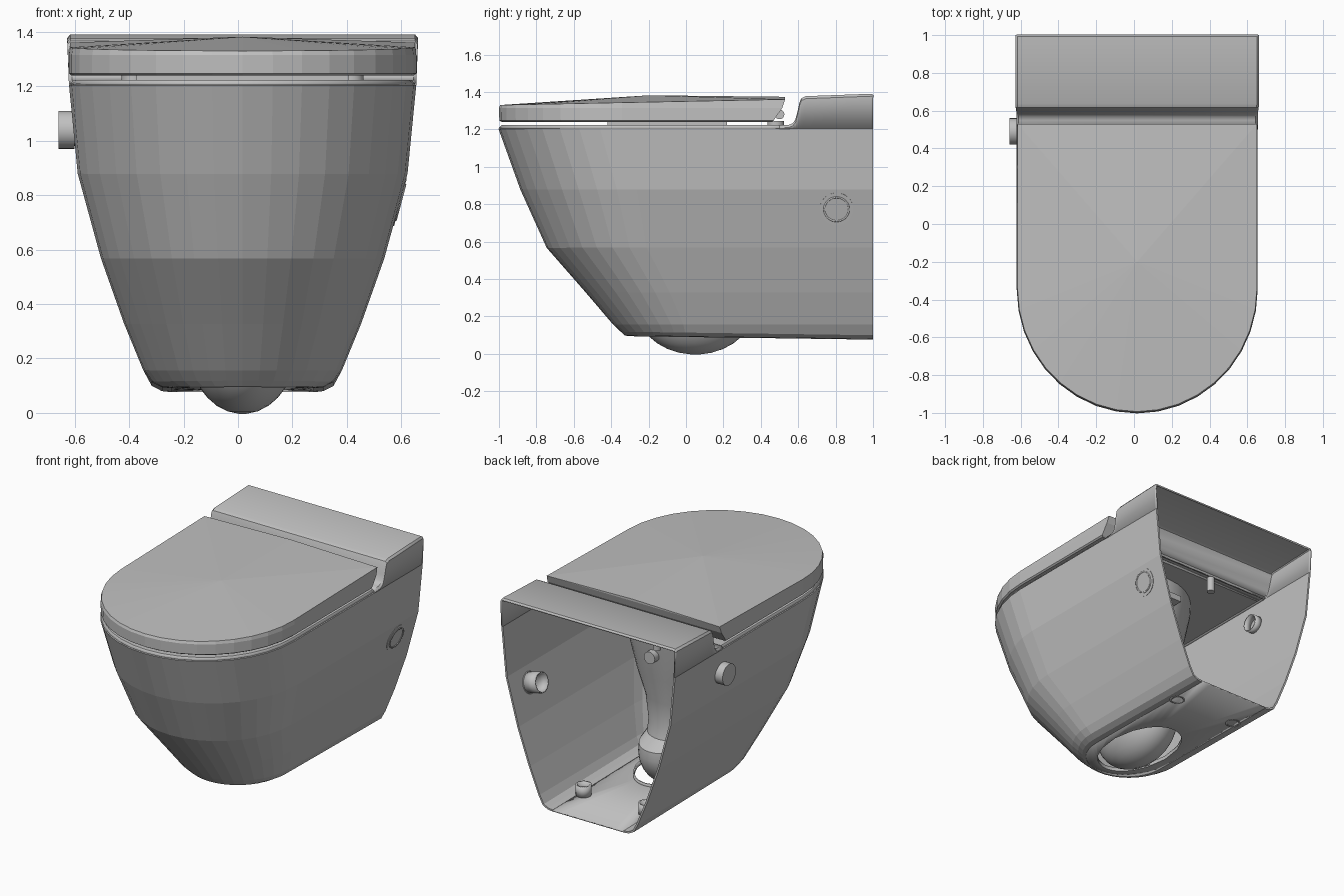
import bpy, bmesh, math
from mathutils import Vector, Matrix

CX = 0.017   # body centre line
cube = bpy.data.objects.get("Cube")
if cube:
    bpy.data.objects.remove(cube)

ceramic = bpy.data.materials.new("grey_ceramic")
ceramic.use_nodes = True
GREY = (0.53, 0.53, 0.53, 1)
ceramic.diffuse_color = GREY
ceramic.node_tree.nodes["Principled BSDF"].inputs["Base Color"].default_value = GREY


def finish(name, bm, smooth=None, thick=0):
    bmesh.ops.recalc_face_normals(bm, faces=bm.faces[:])
    me = bpy.data.meshes.new(name)
    bm.to_mesh(me)
    bm.free()
    ob = bpy.data.objects.new(name, me)
    bpy.context.collection.objects.link(ob)
    me.materials.append(ceramic)
    if thick:
        mod = ob.modifiers.new("wall", 'SOLIDIFY')
        mod.thickness = thick
        mod.offset = 0
    if smooth:
        bpy.ops.object.select_all(action='DESELECT')
        ob.select_set(True)
        bpy.context.view_layer.objects.active = ob
        bpy.ops.object.shade_smooth_by_angle(angle=math.radians(smooth))
    return ob


def u_outline(hw, front, rear, z, seg=18):
    """Horseshoe: straight sides to the rear, rounded at the front."""
    ys = front + hw * 1.03
    pts = [Vector((CX + hw, rear, z))]
    for i in range(seg + 1):
        a = math.pi * i / seg
        pts.append(Vector((CX + hw * math.cos(a), ys - (ys - front) * math.sin(a), z)))
    pts.append(Vector((CX - hw, rear, z)))
    return pts


def oval_like(ring, rx, ry, cy, z):
    """Oval whose points line up with those of another ring."""
    c = Vector((CX, (max(p.y for p in ring) + min(p.y for p in ring)) / 2))
    out = []
    for p in ring:
        a = math.atan2(p.y - c.y, p.x - c.x)
        out.append(Vector((CX + rx * math.cos(a), cy + ry * math.sin(a), z)))
    return out


def densify(ring, n=8):
    """Add points along the straight edges of a closed horseshoe."""
    out = [ring[-1].lerp(ring[0], i / n) for i in range(1, n)]
    side_r = [ring[0].lerp(ring[1], i / n) for i in range(n)]
    side_l = [ring[-2].lerp(ring[-1], i / n) for i in range(1, n + 1)]
    return out + side_r + ring[1:-1] + side_l


def loft(bm, rings, closed):
    rows = [[bm.verts.new(p) for p in r] for r in rings]
    for a, b in zip(rows, rows[1:]):
        n = len(a)
        for i in range(n if closed else n - 1):
            j = (i + 1) % n
            bm.faces.new((a[i], a[j], b[j], b[i]))
    return rows


def tilt_base(bm):
    """The underside drops slightly towards the rear."""
    for v in bm.verts:
        if v.co.z < .13:
            v.co.z -= .014 * (v.co.y + .3)


def cylinder(name, loc, axis, r, depth, seg=24, caps=True, thick=0):
    bm = bmesh.new()
    rot = Vector((0, 0, 1)).rotation_difference(Vector(axis).normalized()).to_matrix().to_4x4()
    bmesh.ops.create_cone(bm, cap_ends=caps, segments=seg, radius1=r, radius2=r,
                          depth=depth, matrix=Matrix.Translation(loc) @ rot)
    return finish(name, bm, 40, thick)


def box(name, loc, size):
    bm = bmesh.new()
    bmesh.ops.create_cube(bm, size=1, matrix=Matrix.Translation(loc) @ Matrix.Diagonal((*size, 1)))
    return finish(name, bm)


# Outer shell, open at the rear, with rounded lower corners
LEVELS = [(.1, .26, -.31), (.104, .295, -.325), (.122, .33, -.345), (.16, .36, -.385),
          (.33, .43, -.53), (.57, .515, -.74), (.88, .60, -.88), (1.205, .632, -.997)]
bm = bmesh.new()
loft(bm, [u_outline(hw, f, 1, z) for z, hw, f in LEVELS], False)
tilt_base(bm)
finish("outer_shell", bm, thick=.012)

# Underside plate with an oval opening for the trap
outer = densify(u_outline(.262, -.312, 1, .1))
hole = oval_like(outer, .21, .335, .075, .1)
lip = [p + Vector((0, 0, .02)) for p in hole]
bm = bmesh.new()
loft(bm, [outer, hole, lip], True)
tilt_base(bm)
finish("bottom_plate", bm, 30, .01)

# Rim deck flowing down into the bowl, its neck and the rounded trap
rim = densify(u_outline(.63, -.995, .56, 1.205))
rim_in = densify(u_outline(.62, -.983, .56, 1.217))
BOWL = [(.47, .6, -.25, 1.217), (.46, .59, -.24, 1.14), (.41, .52, -.2, .97),
        (.31, .4, -.11, .75), (.22, .28, -.03, .58), (.18, .22, .02, .42), (.175, .22, .04, .34)]
rings = [rim, rim_in] + [oval_like(rim, *b) for b in BOWL]
for i in range(9):
    a = math.radians(10 - 12 * i)
    rings.append(oval_like(rim, .195 * math.cos(a), .31 * math.cos(a), .05, .25 + .248 * math.sin(a)))
bm = bmesh.new()
rows = loft(bm, rings, True)
bm.faces.new(rows[-1])
finish("bowl_and_deck", bm, 35, .012)

# Raised rear block with a curved front step
PROFILE = [(.5, 1.217), (.55, 1.219), (.572, 1.227), (.588, 1.246), (.6, 1.285), (.612, 1.34),
           (.62, 1.362), (.64, 1.372), (.99, 1.385), (1, 1.378)]
bm = bmesh.new()
rings = []
for y, z in PROFILE:
    w = .632 + .007 * (z - 1.2) / .18
    rings.append([Vector((CX + s * wx, y, zz)) for s, wx, zz in
                  ((1, .632, 1.204), (1, w, z - .01), (1, w - .008, z),
                   (-1, w - .008, z), (-1, w, z - .01), (-1, .632, 1.204))])
loft(bm, rings, False)
finish("rear_block", bm, 30, .012)

# Lid: flared edge, gently domed top meeting at one point
bm = bmesh.new()
rings = [u_outline(hw, f, r, z) for hw, f, r, z in
         ((.628, -.985, .46, 1.239), (.638, -.998, .468, 1.247), (.638, -1, .515, 1.315),
          (.634, -.993, .53, 1.33))]
for p in rings[-1]:
    p.z += .03 * (p.y + 1) / 1.5
rows = loft(bm, rings, True)
bm.faces.new(rows[0])
top = rows[-1]
peak = bm.verts.new((CX, -.2, 1.382))
rear_mid = bm.verts.new((CX, .53, 1.374))
fan = top + [rear_mid]
for i, v in enumerate(fan):
    bm.faces.new((v, fan[(i + 1) % len(fan)], peak))
bm.faces.new((top[-1], top[0], rear_mid))
finish("lid", bm)

# Support under the lid and the hinges
box("lid_support", (CX, -.1, 1.229), (.78, .64, .028))
for s in (-1, 1):
    cylinder("hinge_foot", (CX + s * .4, .48, 1.229), (0, 0, 1), .045, .03)
    cylinder("hinge_pin", (CX + s * .3, .5, 1.28), (1, 0, 0), .026, .4, 16)

# Side knob with a sleeve through the wall
cylinder("side_knob", (-.63, .49, 1.04), (1, 0, 0), .07, .06, 32)
cylinder("knob_sleeve", (-.575, .49, 1.04), (1, 0, 0), .055, .06, 24, False, .008)

# Round access port on the opposite side
lean = Vector((1, 0, -.27)).normalized()
port = Vector((CX + .573, .805, .775))
cylinder("port_flange", port, lean, .09, .014, 32)
cylinder("port_ring", port, lean, .066, .022, 32, False, .008)
cylinder("port_sleeve", port - lean * .05, lean, .062, .1, 24, False, .008)

# Fixing bosses, peg under the deck, water inlet and bracket
for s in (-1, 1):
    cylinder("fixing_boss", (CX + s * .23, .72, .12), (0, 0, 1), .043, .08, 20, False, .01)
cylinder("deck_peg", (CX - .19, .55, 1.15), (0, 0, 1), .025, .1, 16)
cylinder("water_inlet", (CX, .31, .92), (0, 1, 0), .04, .1, 24)
box("inlet_bracket", (CX, .33, 1.07), (.14, .14, .04))
